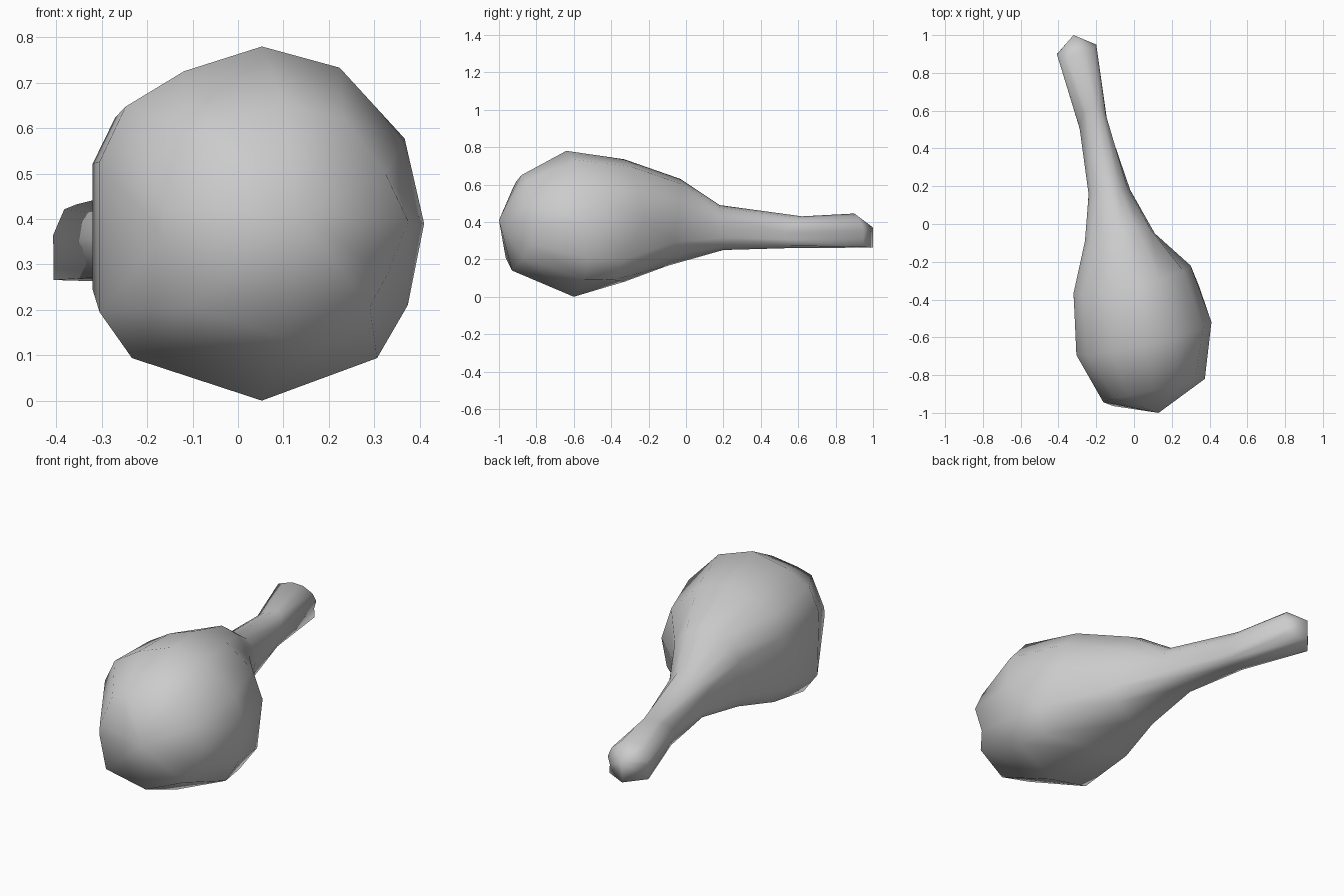
import bpy, bmesh
from mathutils import Vector

if "Cube" in bpy.data.objects:
    bpy.data.objects.remove(bpy.data.objects["Cube"])

# Rings along the gourd: left (x,y), right (x,y), top (y,z), bottom (y,z),
# lower-corner squareness, flattened left side or not
RINGS = [
    ((-.41, .90), (-.20, .95), (.90, .445), (.925, .263), .97, False),
    ((-.29, .50), (-.14, .53), (.62, .43), (.55, .26), .85, False),
    ((-.24, .15), (-.02, .18), (.18, .49), (.20, .25), .80, True),
    ((-.26, -.11), (.11, -.05), (-.03, .63), (-.10, .165), .77, True),
    ((-.32, -.35), (.30, -.22), (-.33, .735), (-.33, .08), .77, True),
    ((-.305, -.68), (.41, -.52), (-.64, .78), (-.60, .0), .76, True),
    ((-.17, -.94), (.375, -.82), (-.88, .65), (-.93, .14), .74, False),
]
STEM_TIP, NOSE_TIP = (-.32, 1.0, .37), (.13, -1.0, .41)
SIDES = 12


def ring_points(l, r, t, b, low, flat):
    """Cross-section through the extreme points, optionally flattened on the left."""
    zc = (t[1] + b[1]) / 2
    left, right = Vector((*l, zc)), Vector((*r, zc))
    c = (left + right) / 2
    top, bottom = Vector((c.x, *t)), Vector((c.x, *b))
    h, up, dn = right - c, top - c, bottom - c
    if flat:
        side = [(-.84, .66), (-1, .35), (-1, -.5)]
    else:
        side = [(-.74, .74), (-.98, .1), (-.97, -.12)]
    shape = [(1, 0), (.88, .48), (.48, .88), (0, 1), (-.48, .86), *side,
             (-low - .04, -low), (0, -1), (low - .05, -low), (.9, -.46)]
    return [c + u * h + (v * up if v > 0 else -v * dn) for u, v in shape]


# Gourd body and neck
bm = bmesh.new()
rings = [[bm.verts.new(p) for p in ring_points(*r)] for r in RINGS]
rings[0][9].co = (-.32, 1.0, .263)    # pointed bottom of the cut stem
rings[0][8].co.x = rings[0][7].co.x   # square lower corner of the stem
rings[4][10].co = (.28, -.39, .09)    # bulge low on the right
rings[4][11].co = (.345, -.33, .20)
rings[6][1].co = (.325, -.82, .50)    # tapered right side of the nose
rings[6][11].co = (.33, -.82, .28)
for a, b in zip(rings, rings[1:]):
    for i in range(SIDES):
        j = (i + 1) % SIDES
        bm.faces.new((a[i], a[j], b[j], b[i]))

# Closed ends
for ring, tip in ((rings[0], STEM_TIP), (rings[-1], NOSE_TIP)):
    v = bm.verts.new(tip)
    for i in range(SIDES):
        bm.faces.new((ring[i], ring[(i + 1) % SIDES], v))
bmesh.ops.recalc_face_normals(bm, faces=bm.faces)
for f in bm.faces:
    f.smooth = True

mesh = bpy.data.meshes.new("gourd")
bm.to_mesh(mesh)
bm.free()
bpy.context.collection.objects.link(bpy.data.objects.new("gourd", mesh))
